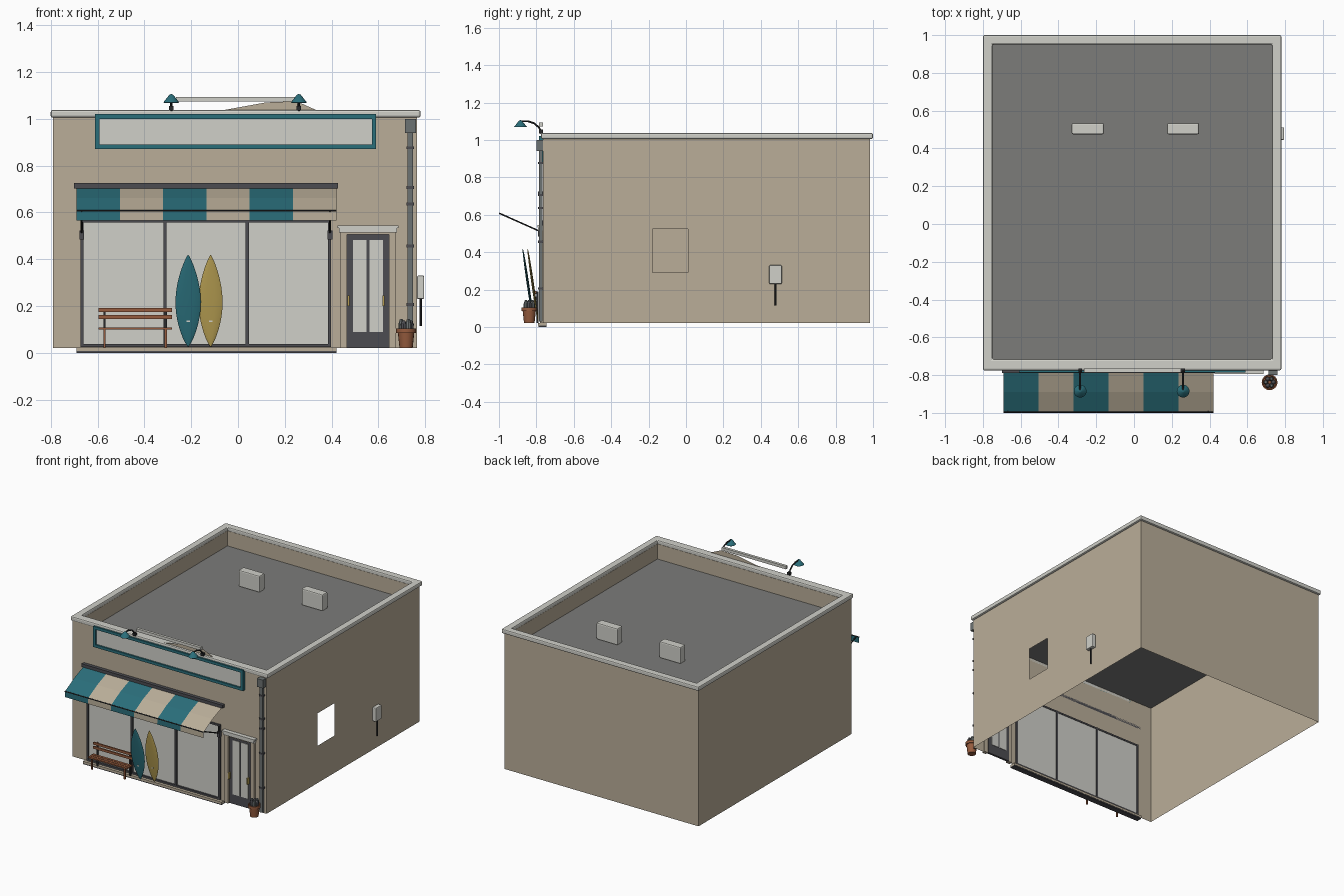
import bpy, bmesh, math
from mathutils import Vector, Matrix

if "Cube" in bpy.data.objects:
    bpy.data.objects.remove(bpy.data.objects["Cube"])


def mat(name, r, g, b):
    m = bpy.data.materials.new(name)
    lin = lambda c: ((c / 255 + 0.055) / 1.055) ** 2.4
    m.diffuse_color = (lin(r), lin(g), lin(b), 1)
    m.use_nodes = True
    m.node_tree.nodes["Principled BSDF"].inputs["Base Color"].default_value = m.diffuse_color
    return m


TAN = mat("tan plaster", 186, 174, 153)
LIGHT = mat("pale grey", 208, 208, 201)
ROOF = mat("roof grey", 124, 124, 122)
TEAL = mat("teal", 42, 110, 122)
DARK = mat("charcoal", 76, 76, 81)
BLACK = mat("black metal", 40, 42, 44)
WOOD = mat("terracotta wood", 150, 92, 62)
YELLOW = mat("mustard", 182, 158, 82)
GREY = mat("pipe grey", 108, 114, 114)


def finish(name, bm, *mats, smooth=False):
    me = bpy.data.meshes.new(name)
    bm.to_mesh(me)
    bm.free()
    ob = bpy.data.objects.new(name, me)
    bpy.context.collection.objects.link(ob)
    for m in mats:
        me.materials.append(m)
    if smooth:
        bpy.context.view_layer.objects.active = ob
        ob.select_set(True)
        bpy.ops.object.shade_smooth_by_angle(angle=math.radians(40))
        ob.select_set(False)
    return ob


def box(name, x, y, z, m, bevel=0):
    bm = bmesh.new()
    bmesh.ops.create_cube(bm, size=1)
    for v in bm.verts:
        v.co = [(r[0] + r[1]) / 2 + c * (r[1] - r[0]) for r, c in zip((x, y, z), v.co)]
    ob = finish(name, bm, m)
    if bevel:
        b = ob.modifiers.new("bevel", "BEVEL")
        b.width, b.segments = bevel, 2
    return ob


def sheet(name, us, vs, place, m, holes=(), flip=False):
    """Flat grid of faces with the cells in holes left open."""
    bm = bmesh.new()
    g = [[bm.verts.new(place(u, v)) for v in vs] for u in us]
    for i in range(len(us) - 1):
        for j in range(len(vs) - 1):
            if (i, j) not in holes:
                f = [g[i][j], g[i + 1][j], g[i + 1][j + 1], g[i][j + 1]]
                bm.faces.new(f[::-1] if flip else f)
    return finish(name, bm, m)


def tube(name, pts, r, m, sides=8):
    """Round bar following a path in a plane of constant x or any straight line."""
    bm = bmesh.new()
    pts = [Vector(p) for p in pts]
    rings = []
    for i, p in enumerate(pts):
        d = (pts[min(i + 1, len(pts) - 1)] - pts[max(i - 1, 0)]).normalized()
        a = d.cross(Vector((1, 0, 0)) if abs(d.x) < 0.9 else Vector((0, 0, 1))).normalized()
        b = d.cross(a)
        rings.append([bm.verts.new(p + r * (a * math.cos(t) + b * math.sin(t)))
                      for t in (2 * math.pi * k / sides for k in range(sides))])
    for p, q in zip(rings, rings[1:]):
        for k in range(sides):
            n = (k + 1) % sides
            bm.faces.new((p[k], p[n], q[n], q[k]))
    bm.faces.new(rings[0][::-1])
    bm.faces.new(rings[-1])
    bmesh.ops.recalc_face_normals(bm, faces=bm.faces)
    return finish(name, bm, m, smooth=True)


def lathe(name, prof, at, m, sides=16):
    bm = bmesh.new()
    vs = [bm.verts.new((r, 0, z)) for r, z in prof]
    es = [bm.edges.new(e) for e in zip(vs, vs[1:])]
    bmesh.ops.spin(bm, geom=vs + es, axis=(0, 0, 1), cent=(0, 0, 0), steps=sides, angle=2 * math.pi)
    bmesh.ops.remove_doubles(bm, verts=bm.verts, dist=1e-5)
    bmesh.ops.recalc_face_normals(bm, faces=bm.faces)
    bmesh.ops.translate(bm, verts=bm.verts, vec=at)
    return finish(name, bm, m, smooth=True)


def ring(name, outer, inner, z, m, bevel=0):
    """Rectangular frame lying flat."""
    bm = bmesh.new()
    loops = []
    for (x0, x1, y0, y1), h in ((outer, z[0]), (outer, z[1]), (inner, z[1]), (inner, z[0])):
        loops.append([bm.verts.new(c + (h,)) for c in ((x0, y0), (x1, y0), (x1, y1), (x0, y1))])
    for a in range(4):
        p, q = loops[a], loops[(a + 1) % 4]
        for k in range(4):
            n = (k + 1) % 4
            bm.faces.new((p[k], p[n], q[n], q[k]))
    ob = finish(name, bm, m)
    if bevel:
        b = ob.modifiers.new("bevel", "BEVEL")
        b.width, b.segments = bevel, 2
    return ob


# Hollow shell with window, door and side openings
L, R, F, B = -0.79, 0.765, -0.765, 0.985
Z0, Z1 = 0.02, 1.01
sheet("front_wall", (L, -0.67, 0.395, 0.46, 0.65, R), (Z0, 0.03, 0.51, 0.565, Z1),
      lambda u, v: (u, F, v), TAN, {(1, 1), (1, 2), (3, 0), (3, 1)})
sheet("right_wall", (F, -0.18, 0.01, B), (Z0, 0.29, 0.525, Z1), lambda u, v: (R, u, v), TAN, {(1, 1)})
sheet("left_wall", (F, B), (Z0, Z1), lambda u, v: (L, u, v), TAN, flip=True)
sheet("back_wall", (L, R), (Z0, Z1), lambda u, v: (u, B, v), TAN, flip=True)
sheet("roof", (L, R), (F, B), lambda u, v: (u, v, 0.9), ROOF)
inner = (-0.75, 0.73, -0.715, 0.95)
ring("parapet", (L + .002, R - .002, F + .002, B - .002), inner, (0.901, 1.01), TAN)
ring("parapet_cap", (-0.80, 0.78, -0.775, 1.0), inner, (1.005, 1.037), LIGHT, 0.008)

# Rooftop vents
for x in (-0.245, 0.26):
    box("roof_vent", (x - 0.085, x + 0.085), (0.475, 0.535), (0.9, 1.02), LIGHT, 0.008)

# Pediment and its rail
sheet("pediment", (0, 1, 2, 3), (0, 1),
      lambda u, v: ((-0.10, 0.12, 0.25, 0.35)[u], -0.76, 1.03 + v * (0, 0.04, 0.045, 0)[u]), TAN)
box("pediment_rail", (-0.265, 0.25), (-0.785, -0.765), (1.073, 1.094), LIGHT)

# Sign board with teal frame
box("sign_panel", (-0.60, 0.58), (-0.775, -0.765), (0.88, 1.01), LIGHT)
for z in ((0.87, 0.89), (1.0, 1.02)):
    box("sign_frame_rail", (-0.61, 0.59), (-0.787, -0.765), z, TEAL)
for x in ((-0.61, -0.592), (0.572, 0.59)):
    box("sign_frame_post", x, (-0.787, -0.765), (0.89, 1.0), TEAL)

# Gooseneck lamps
for x in (-0.285, 0.26):
    box("lamp_base", (x - 0.01, x + 0.01), (-0.785, -0.765), (1.035, 1.055), BLACK)
    tube("lamp_arm", [(x, -0.772, 1.035), (x, -0.785, 1.065), (x, -0.81, 1.088),
                      (x, -0.845, 1.1), (x, -0.885, 1.1)], 0.005, BLACK)
    lathe("lamp_shade", [(0, 1.106), (0.008, 1.103), (0.034, 1.07), (0.031, 1.068), (0, 1.085)],
          (x, -0.885, 0), TEAL)

# Shop window
box("window_glass", (-0.67, 0.395), (-0.762, -0.758), (0.03, 0.568), LIGHT)
for x in (-0.666, -0.312, 0.04, 0.391):
    box("window_mullion", (x - 0.007, x + 0.007), (-0.775, -0.755), (0.025, 0.57), DARK)
for z in (0.025, 0.557):
    box("window_rail", (-0.673, 0.398), (-0.775, -0.755), (z, z + 0.012), DARK)
box("sill", (-0.69, 0.42), (-0.79, -0.745), (0.007, 0.022), TAN)
box("sill_base", (-0.69, 0.42), (-0.788, -0.747), (0, 0.007), DARK)

# Striped awning: slope and valance, colour alternates by column
N = 6
bm = bmesh.new()
prof = ((-0.78, 0.705), (-0.89, 0.662), (-0.995, 0.605), (-0.996, 0.565))
g = [[bm.verts.new((-0.69 + 1.11 * i / N, y, z)) for y, z in prof] for i in range(N + 1)]
for i in range(N):
    for j in range(3):
        f = bm.faces.new((g[i][j], g[i][j + 1], g[i + 1][j + 1], g[i + 1][j]))
        f.material_index = i % 2
finish("awning", bm, TEAL, TAN)
box("awning_header", (-0.70, 0.428), (-0.79, -0.765), (0.703, 0.725), DARK)
tube("awning_bar", [(-0.69, -0.996, 0.607), (0.42, -0.996, 0.607)], 0.004, BLACK)
for x in (-0.668, 0.393):
    tube("awning_arm", [(x, -0.785, 0.513), (x, -0.996, 0.607)], 0.004, BLACK)
    box("awning_bracket", (x - 0.01, x + 0.01), (-0.79, -0.765), (0.485, 0.522), DARK)
    box("bracket_strap", (x - 0.005, x + 0.005), (-0.785, -0.765), (0.52, 0.56), BLACK)

# Entrance
for x in ((0.437, 0.466), (0.645, 0.674)):
    box("door_pilaster", x, (-0.78, -0.755), (0.02, 0.515), TAN)
box("door_lintel", (0.437, 0.674), (-0.78, -0.755), (0.505, 0.52), TAN)
box("door_cornice", (0.432, 0.679), (-0.79, -0.76), (0.515, 0.533), LIGHT)
box("door_cornice_top", (0.425, 0.686), (-0.795, -0.76), (0.533, 0.545), LIGHT)
box("door", (0.466, 0.645), (-0.765, -0.75), (0.02, 0.507), DARK)
for x in ((0.492, 0.55), (0.561, 0.619)):
    box("door_glass", x, (-0.768, -0.747), (0.09, 0.483), LIGHT)
for x in (0.472, 0.622):
    box("door_handle", (x - 0.004, x + 0.004), (-0.785, -0.765), (0.2, 0.245), YELLOW)

# Downspout
box("rain_head", (0.713, 0.76), (-0.80, -0.765), (0.94, 1.0), GREY)
box("downspout", (0.725, 0.747), (-0.787, -0.767), (0.03, 0.94), GREY)
for z in (0.2, 0.45, 0.63, 0.7, 0.87):
    box("pipe_strap", (0.72, 0.752), (-0.79, -0.765), (z, z + 0.012), DARK)

# Potted plant
P = (0.718, -0.838, 0)
lathe("pot", [(0, 0.02), (0.028, 0.02), (0.035, 0.085), (0.042, 0.085), (0.042, 0.105),
              (0.036, 0.105), (0.034, 0.095), (0, 0.095)], P, WOOD)
for i in range(6):
    a = i * math.pi / 3
    r = 0.02
    lathe("cactus", [(0, 0.09), (0.012, 0.1), (0.013, 0.122), (0.007, 0.136 + 0.006 * (i % 2)),
                     (0, 0.14 + 0.006 * (i % 2))],
          (P[0] + r * math.cos(a), P[1] + r * math.sin(a), 0), GREY if i % 2 else DARK, 8)

# Utility meter
box("meter", (0.765, 0.795), (0.445, 0.512), (0.23, 0.33), LIGHT, 0.005)
tube("meter_conduit", [(0.78, 0.479, 0.115), (0.78, 0.479, 0.235)], 0.005, BLACK)

# Bench
for z in (0.145, 0.175):
    box("bench_back_slat", (-0.595, -0.283), (-0.808, -0.798), (z, z + 0.017), WOOD)
for y in (-0.868, -0.846, -0.824):
    box("bench_seat_slat", (-0.595, -0.283), (y, y + 0.018), (0.1, 0.109), WOOD)
for x in (-0.57, -0.308):
    box("bench_back_leg", (x - 0.005, x + 0.005), (-0.798, -0.788), (0.02, 0.19), BLACK)
    box("bench_front_leg", (x - 0.005, x + 0.005), (-0.862, -0.852), (0.02, 0.1), WOOD)
    box("bench_brace", (x - 0.005, x + 0.005), (-0.862, -0.788), (0.09, 0.1), BLACK)


# Surfboards: lens sections along a leaning spine
def surfboard(name, x, half, y0, y1, m):
    bm = bmesh.new()
    rows, n = 20, 10
    rings = []
    for i in range(rows + 1):
        t = 0.005 + 0.99 * i / rows
        s = math.sin(math.pi * t ** 0.95) ** 0.8
        rings.append([bm.verts.new((x + half * s * math.cos(a),
                                    y0 + (y1 - y0) * t + 0.007 * s ** 0.5 * math.sin(a),
                                    0.025 + 0.395 * t))
                      for a in (2 * math.pi * k / n for k in range(n))])
    for p, q in zip(rings, rings[1:]):
        for k in range(n):
            bm.faces.new((p[k], p[(k + 1) % n], q[(k + 1) % n], q[k]))
    bm.faces.new(rings[0][::-1])
    bm.faces.new(rings[-1])
    finish(name, bm, m, smooth=True)
    yf = y0 + (y1 - y0) * 0.28 - 0.009
    box("board_mark", (x - 0.007, x + 0.007), (yf, yf + 0.005), (0.131, 0.138), LIGHT)


surfboard("teal_surfboard", -0.213, 0.054, -0.815, -0.873, TEAL)
surfboard("yellow_surfboard", -0.117, 0.051, -0.79, -0.847, YELLOW)
